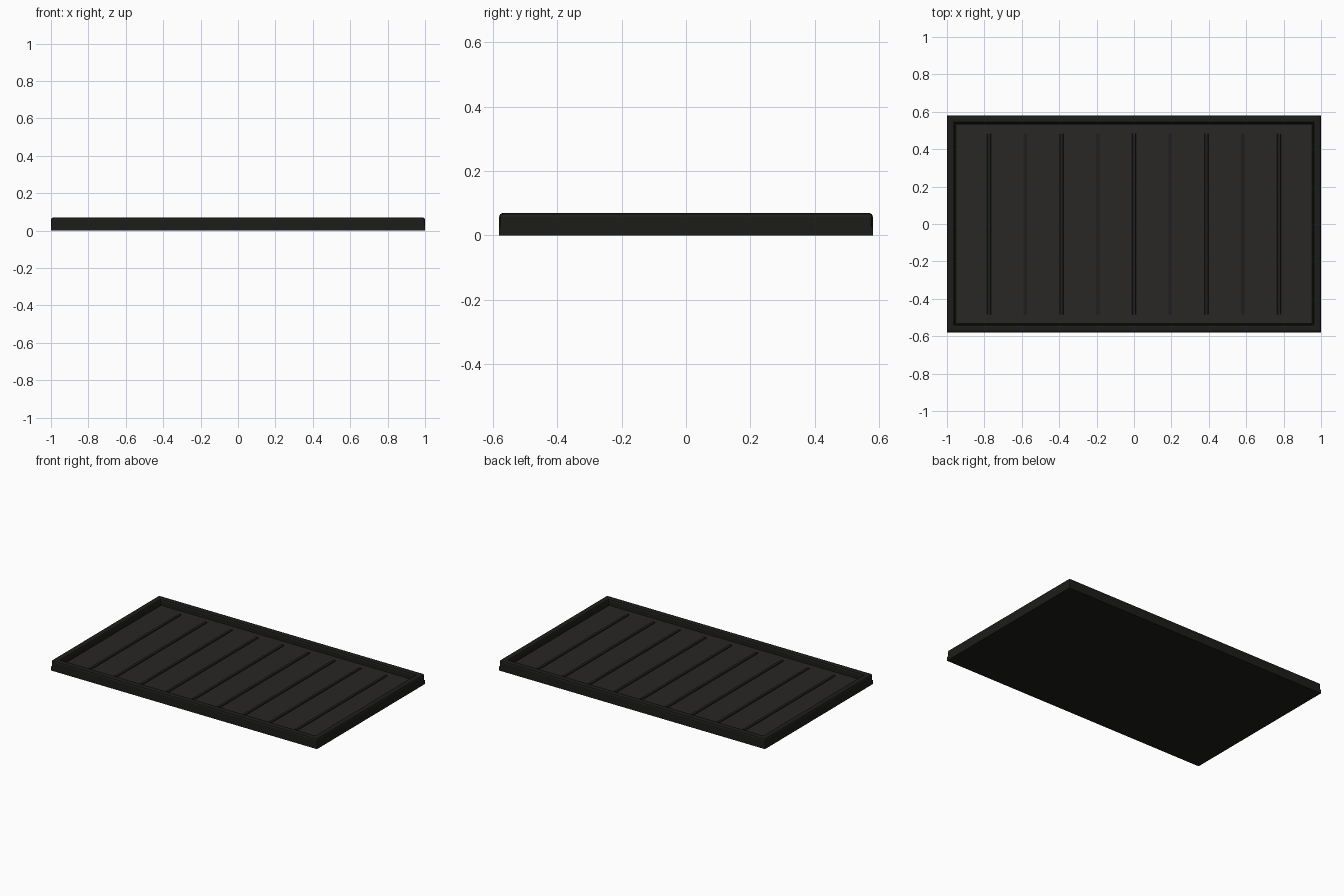
import bpy

if "Cube" in bpy.data.objects:
    bpy.data.objects.remove(bpy.data.objects["Cube"])

def material(name, rgb):
    m = bpy.data.materials.new(name)
    m.diffuse_color = (*rgb, 1)
    m.use_nodes = True
    m.node_tree.nodes["Principled BSDF"].inputs["Base Color"].default_value = m.diffuse_color
    return m

FRAME = material("frame_black", (0.012, 0.012, 0.011))
FLOOR = material("floor_charcoal", (0.021, 0.020, 0.018))
RIB = material("rib_black", (0.013, 0.013, 0.014))

def box(name, size, loc, mat, bevel=0.0, segments=2):
    bpy.ops.mesh.primitive_cube_add(size=1, location=loc)
    ob = bpy.context.object
    ob.name = name
    ob.scale = size
    bpy.ops.object.transform_apply(location=False, rotation=False, scale=True)
    ob.data.materials.append(mat)
    if bevel:
        b = ob.modifiers.new("bevel", 'BEVEL')
        b.width = bevel
        b.segments = segments
    return ob

L, W, H = 2.0, 1.16, 0.07   # overall size
T = 0.042                   # rim thickness
BASE = 0.026

# base slab
box("base_slab", (L, W, BASE), (0, 0, BASE / 2), FRAME)

# raised rim: long and short bars with bevelled edges
z0 = 0.012
rim_h, rim_z = H - z0, (H + z0) / 2
for s, long_name, short_name in ((-1, "front_rim", "left_rim"), (1, "back_rim", "right_rim")):
    box(long_name, (L, T, rim_h), (0, s * (W - T) / 2, rim_z), FRAME, 0.012)
    box(short_name, (T, W, rim_h), (s * (L - T) / 2, 0, rim_z), FRAME, 0.012)

# recessed floor panel
FZ = 0.032
box("floor_panel", (L - 2 * T - 0.008, W - 2 * T - 0.008, 0.016),
    (0, 0, FZ - 0.008), FLOOR, 0.003, 1)

# nine raised cross ribs
for i in range(9):
    box(f"floor_rib_{i + 1}", (0.02, 0.97, 0.012),
        ((i - 4) * 0.1937, 0, FZ + 0.001), RIB, 0.004)
